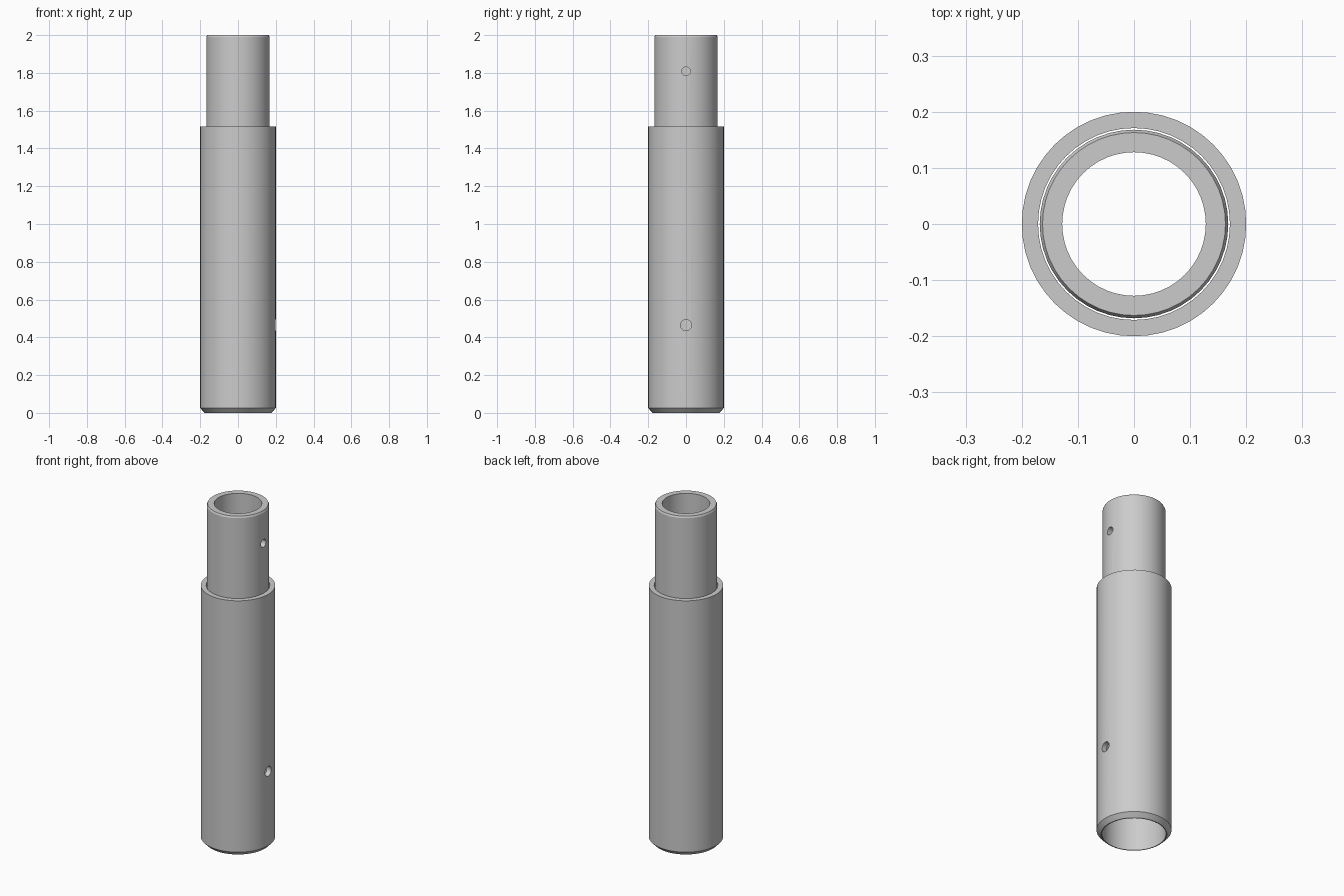
import bpy
import bmesh
import math
from mathutils import Matrix

SIDES = 48

cube = bpy.data.objects.get("Cube")
if cube:
    bpy.data.objects.remove(cube, do_unlink=True)

# Single bare metal colour
metal = bpy.data.materials.new("grey_metal")
metal.use_nodes = True
metal.diffuse_color = (0.6, 0.6, 0.6, 1)
metal.node_tree.nodes["Principled BSDF"].inputs["Base Color"].default_value = (0.6, 0.6, 0.6, 1)


def add_object(name, bm):
    bmesh.ops.recalc_face_normals(bm, faces=bm.faces)
    mesh = bpy.data.meshes.new(name)
    bm.to_mesh(mesh)
    bm.free()
    obj = bpy.data.objects.new(name, mesh)
    bpy.context.collection.objects.link(obj)
    return obj


def lathe(name, profile):
    """Turn a closed (radius, height) profile into a tube."""
    bm = bmesh.new()
    rings = []
    for i in range(SIDES):
        a = math.tau * i / SIDES
        rings.append([bm.verts.new((r * math.cos(a), r * math.sin(a), z)) for r, z in profile])
    for i, ring in enumerate(rings):
        following = rings[(i + 1) % SIDES]
        for j in range(len(profile)):
            k = (j + 1) % len(profile)
            bm.faces.new((ring[j], following[j], following[k], ring[k]))
    obj = add_object(name, bm)
    obj.data.materials.append(metal)
    return obj


def drill(obj, radius, height):
    """Cut a round pin hole through the wall on the +x side."""
    bm = bmesh.new()
    place = Matrix.Translation((0.2, 0, height)) @ Matrix.Rotation(math.pi / 2, 4, "Y")
    bmesh.ops.create_cone(bm, cap_ends=True, segments=24, radius1=radius,
                          radius2=radius, depth=0.3, matrix=place)
    cutter = add_object("pin_hole_cutter", bm)
    cutter.hide_render = True
    mod = obj.modifiers.new("pin_hole", "BOOLEAN")
    mod.operation = "DIFFERENCE"
    mod.solver = "EXACT"
    mod.object = cutter
    bpy.ops.object.select_all(action="DESELECT")
    bpy.context.view_layer.objects.active = obj
    obj.select_set(True)
    bpy.ops.object.modifier_apply(modifier=mod.name)
    bpy.data.objects.remove(cutter, do_unlink=True)
    bpy.ops.object.shade_smooth_by_angle(angle=math.radians(25))


# Wide lower sleeve with a chamfered foot
sleeve = lathe("outer_sleeve", [(0.171, 0), (0.176, 0), (0.2, 0.025), (0.2, 1.515), (0.171, 1.515)])
drill(sleeve, 0.029, 0.465)

# Narrow tube fitted inside the sleeve and standing out of its top
spigot = lathe("inner_spigot", [(0.128, 1.02), (0.168, 1.02), (0.168, 1.99), (0.163, 2), (0.128, 2)])
drill(spigot, 0.023, 1.808)
